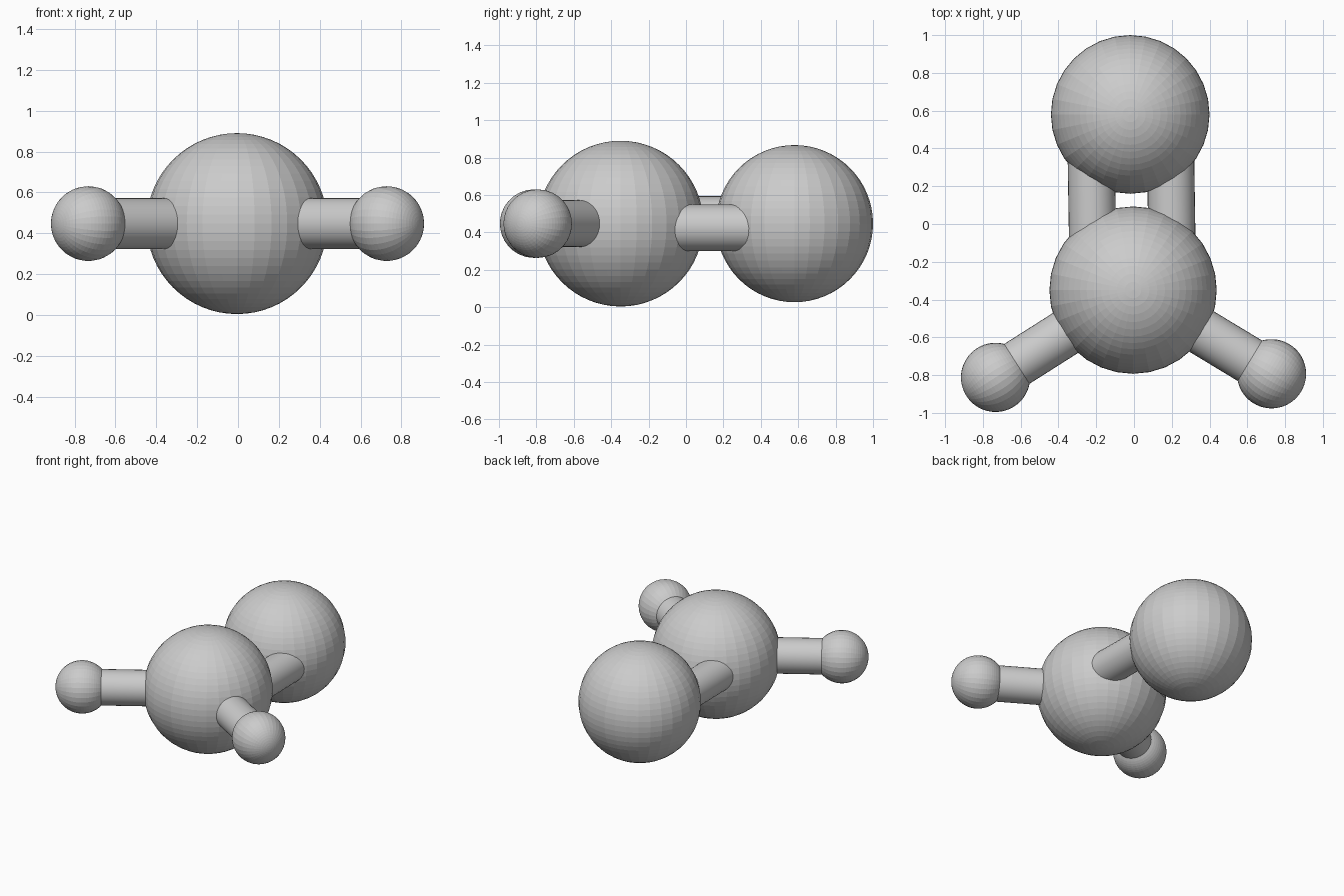
import bpy
from mathutils import Vector

default = bpy.data.objects.get("Cube")
if default:
    bpy.data.objects.remove(default, do_unlink=True)

# One plain grey for everything
grey = bpy.data.materials.new("grey")
grey.use_nodes = True
colour = (0.6, 0.6, 0.6, 1)
grey.diffuse_color = colour
grey.node_tree.nodes["Principled BSDF"].inputs["Base Color"].default_value = colour


def finish(name):
    obj = bpy.context.object
    obj.name = name
    obj.data.materials.append(grey)
    return obj


def ball(name, centre, radius):
    bpy.ops.mesh.primitive_uv_sphere_add(
        segments=32, ring_count=32, radius=radius, location=centre)
    return finish(name)


def rod(name, start, end, radius=0.125):
    axis = end - start
    bpy.ops.mesh.primitive_cylinder_add(
        vertices=32, radius=radius, depth=axis.length, location=(start + end) / 2,
        rotation=axis.to_track_quat("Z", "Y").to_euler())
    finish(name)
    bpy.ops.object.shade_smooth_by_angle()


# Balls
centre = Vector((-0.005, -0.35, 0.447))
back = Vector((-0.02, 0.58, 0.447))
ball("centre_ball", centre, 0.443)
ball("back_ball", back, 0.42)

# Small balls on single rods
for side, tip in (("right", Vector((-0.733, -0.812, 0.447))),
                  ("left", Vector((0.728, -0.793, 0.447)))):
    small = ball(side + "_small_ball", tip, 0.183)
    small.rotation_euler = (tip - centre).to_track_quat("Z", "Y").to_euler()
    rod(side + "_rod", centre, tip)

# Pair of parallel rods, slightly twisted about the long axis
offset = Vector((0.21, 0, -0.022))
for side, sign in (("right", -1), ("left", 1)):
    rod(side + "_back_rod", centre + sign * offset, back + sign * offset)
